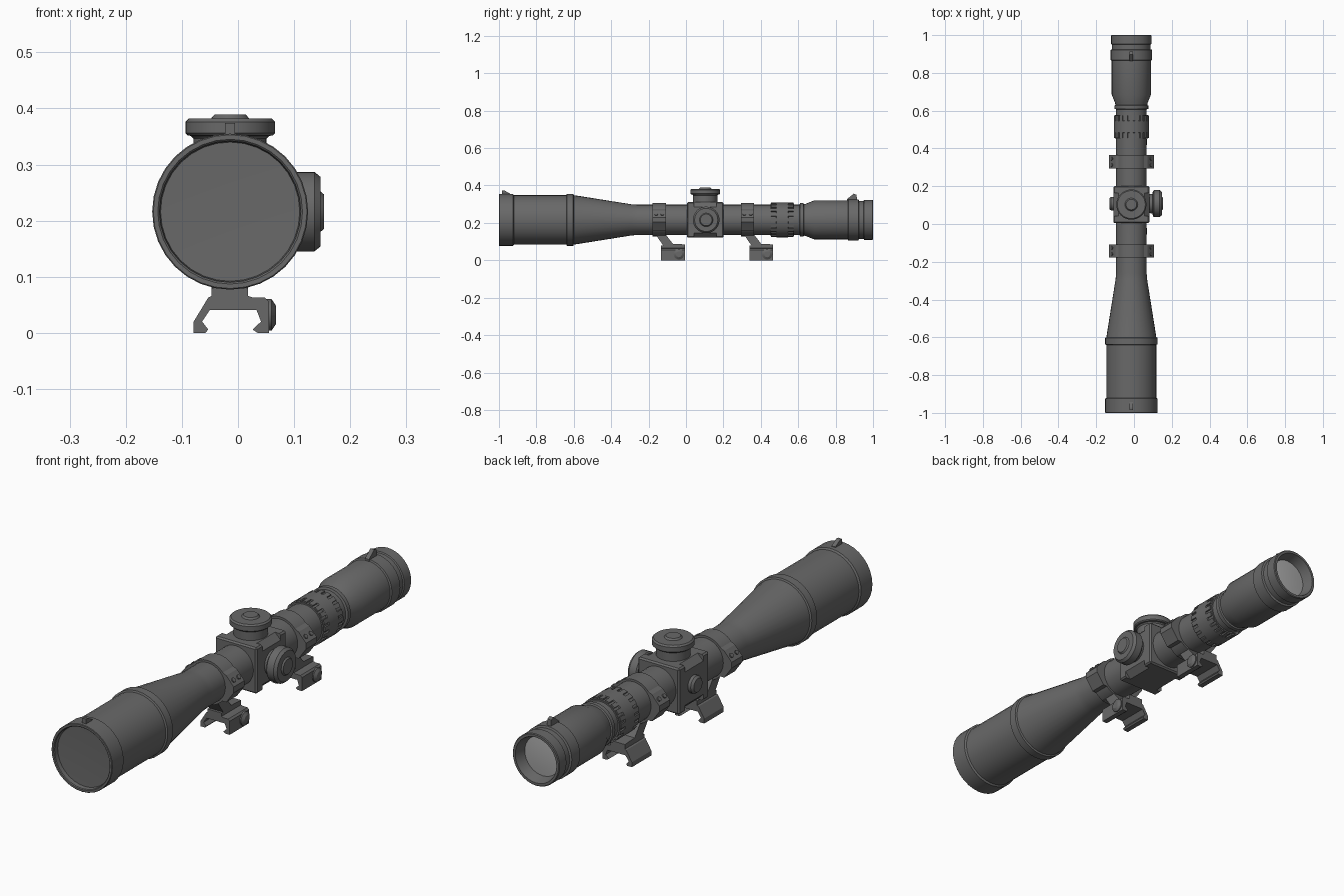
import bpy, bmesh, math
from mathutils import Vector, Matrix

if "Cube" in bpy.data.objects:
    bpy.data.objects.remove(bpy.data.objects["Cube"])

CX, CZ = -0.014, 0.216          # optical axis
TY = 0.103                      # turret position along the axis
ROT = {'X': Matrix.Rotation(math.pi / 2, 4, 'Y'), '-X': Matrix.Rotation(-math.pi / 2, 4, 'Y'),
       'Y': Matrix.Rotation(-math.pi / 2, 4, 'X'), 'Z': Matrix.Identity(4)}
DARK = bpy.data.materials.new("dark_metal")
DARK.diffuse_color = (0.14, 0.14, 0.14, 1)
DARK.use_nodes = True
DARK.node_tree.nodes["Principled BSDF"].inputs["Base Color"].default_value = DARK.diffuse_color
GLASS = bpy.data.materials.new("pale_glass")
GLASS.diffuse_color = (0.4, 0.4, 0.4, 1)
GLASS.use_nodes = True
GLASS.node_tree.nodes["Principled BSDF"].inputs["Base Color"].default_value = GLASS.diffuse_color


def finish(name, bm, smooth=True, mat=DARK):
    bmesh.ops.remove_doubles(bm, verts=bm.verts, dist=1e-5)
    bmesh.ops.recalc_face_normals(bm, faces=bm.faces)
    me = bpy.data.meshes.new(name)
    bm.to_mesh(me)
    bm.free()
    me.materials.append(mat)
    ob = bpy.data.objects.new(name, me)
    bpy.context.collection.objects.link(ob)
    if smooth:
        bpy.ops.object.select_all(action='DESELECT')
        bpy.context.view_layer.objects.active = ob
        ob.select_set(True)
        bpy.ops.object.shade_smooth_by_angle(angle=math.radians(30))
    return ob


def lathe(name, profile, origin, axis='Y', sides=32, mat=DARK):
    """Revolve (distance along axis, radius) pairs."""
    bm = bmesh.new()
    vs = [bm.verts.new((r, 0, t)) for t, r in profile]
    es = [bm.edges.new(p) for p in zip(vs, vs[1:])]
    bmesh.ops.spin(bm, geom=vs + es, cent=(0, 0, 0), axis=(0, 0, 1), angle=2 * math.pi,
                   steps=sides, use_merge=True)
    bm.transform(Matrix.Translation(origin) @ ROT[axis])
    return finish(name, bm, mat=mat)


def prism(name, pts, lo, hi, plane='XZ'):
    """Extrude an outline in XZ (along y) or in YZ (along x)."""
    bm = bmesh.new()
    co = (lambda a, b, d: (a, d, b)) if plane == 'XZ' else (lambda a, b, d: (d, a, b))
    f = bm.faces.new([bm.verts.new(co(a, b, lo)) for a, b in pts])
    ext = bmesh.ops.extrude_face_region(bm, geom=[f])['geom']
    step = Vector(co(0, 0, hi - lo))
    bmesh.ops.translate(bm, verts=[v for v in ext if isinstance(v, bmesh.types.BMVert)], vec=step)
    return finish(name, bm, False)


def add_box(bm, size, mat):
    bmesh.ops.create_cube(bm, size=1, matrix=mat @ Matrix.Diagonal((*size, 1)))


AX = (CX, 0, CZ)

# objective bell with recessed front lens
lathe("objective_bell", [(-0.975, 0), (-0.98, 0.124), (-0.997, 0.126), (-1, 0.129), (-1, 0.137),
      (-0.998, 0.139), (-0.925, 0.139), (-0.92, 0.132), (-0.64, 0.132), (-0.637, 0.139),
      (-0.603, 0.139), (-0.6, 0.132), (-0.585, 0.13), (-0.29, 0.083), (-0.26, 0.081), (0.03, 0.081)], AX)
# main tube and eyepiece with a recessed, pale rear lens
lathe("eyepiece_tube", [(0.15, 0.081), (0.607, 0.081), (0.61, 0.09), (0.627, 0.09), (0.63, 0.084),
      (0.64, 0.086), (0.685, 0.104), (0.865, 0.104), (0.868, 0.11), (0.922, 0.11), (0.925, 0.102),
      (0.95, 0.102), (0.953, 0.107), (0.997, 0.107), (1, 0.104), (1, 0.094), (0.955, 0.082)], AX)
lathe("rear_lens", [(0.955, 0.082), (0.958, 0.05), (0.96, 0)], AX, mat=GLASS)

# magnification ring: raised middle band flanked by grip ridges
lathe("power_ring", [(0.452, 0.08), (0.452, 0.087), (0.482, 0.087), (0.484, 0.093), (0.546, 0.093),
      (0.548, 0.087), (0.578, 0.087), (0.578, 0.08)], AX)
bm = bmesh.new()
for y in (0.47, 0.56):
    for i in range(20):
        turn = Matrix.Rotation(i * math.tau / 20, 4, 'Y')
        add_box(bm, (0.018, 0.03, 0.012),
                Matrix.Translation((CX, y, CZ)) @ turn @ Matrix.Translation((0, 0, 0.0865)))
finish("power_ring_ridges", bm, False)

# turret housing: chamfered block with a pocket milled in each long edge
bm = bmesh.new()
add_box(bm, (0.19, 0.196, 0.19), Matrix.Translation((CX, TY, CZ)))
bmesh.ops.bevel(bm, geom=bm.edges[:], offset=0.006, segments=1, affect='EDGES')
housing = finish("turret_housing", bm, False)
bm = bmesh.new()
for i in range(4):
    turn = Matrix.Rotation(math.pi / 4 + i * math.pi / 2, 4, 'Y')
    add_box(bm, (0.1, 0.12, 0.04),
            Matrix.Translation((CX, TY, CZ)) @ turn @ Matrix.Translation((0, 0, 0.136)))
cutter = finish("housing_pocket_cutter", bm, False)
cutter.hide_render = True
cutter.hide_set(True)
mod = housing.modifiers.new("pockets", 'BOOLEAN')
mod.object, mod.operation, mod.solver = cutter, 'DIFFERENCE', 'EXACT'

# adjustment knobs and side cap
lathe("elevation_knob", [(0.09, 0.065), (0.13, 0.065), (0.135, 0.07), (0.136, 0.076), (0.14, 0.08),
      (0.16, 0.08), (0.166, 0.074), (0.166, 0.034), (0.173, 0.028), (0.173, 0)], (CX, TY, CZ), 'Z')
lathe("focus_knob", [(0.09, 0.05), (0.112, 0.052), (0.114, 0.066), (0.119, 0.071), (0.15, 0.071),
      (0.161, 0.062), (0.161, 0.036), (0.167, 0.031), (0.167, 0)], (CX, TY + 0.005, CZ), 'X')
lathe("windage_cap", [(0.09, 0.036), (0.108, 0.036), (0.117, 0.028), (0.117, 0)],
      (CX, TY + 0.005, CZ), '-X', 24)

# lens cover latches
for name, pts in (("front_latch", [(-0.985, 0.345), (-0.985, 0.374), (-0.972, 0.374), (-0.942, 0.357), (-0.942, 0.345)]),
                  ("rear_latch", [(0.862, 0.315), (0.862, 0.328), (0.897, 0.356), (0.912, 0.35), (0.915, 0.315)])):
    prism(name, pts, CX - 0.009, CX + 0.009, 'YZ')

# clamp outline seen from the front: body reaching over the rail, and its jaw
CLAMP = [(-0.079, 0), (-0.079, 0.02), (-0.053, 0.063), (-0.047, 0.066), (-0.047, 0.08), (0.018, 0.08),
         (0.018, 0.066), (0.026, 0.063), (0.048, 0.063), (0.055, 0.056), (0.055, 0), (0.035, 0),
         (0.026, 0.006), (0.041, 0.02), (0.033, 0.041), (-0.05, 0.041), (-0.064, 0.02),
         (-0.053, 0.006), (-0.058, 0)]

for label, y in (("front", -0.143), ("rear", 0.329)):
    # ring band around the tube with bolted side flanges
    lathe(label + "_ring", [(-0.035, 0.079), (-0.035, 0.09), (0.035, 0.09), (0.035, 0.079)], (CX, y, CZ))
    for side, s in (("left", -1), ("right", 1)):
        prism(f"{label}_ring_{side}_flange",
              [(CX + s * a, CZ + b) for a, b in ((0.06, -0.06), (0.06, 0.062), (0.085, 0.05),
               (0.119, 0.012), (0.119, -0.012), (0.085, -0.06))], y - 0.035, y + 0.035)
        for dy in (-0.017, 0.017):
            tilt = Matrix.Rotation(s * math.radians(48), 4, 'Y')
            bm = bmesh.new()
            bmesh.ops.create_cone(bm, cap_ends=True, segments=12, radius1=0.009, radius2=0.009, depth=0.01,
                                  matrix=Matrix.Translation((CX + s * 0.104, y + dy, CZ + 0.029)) @ tilt)
            finish(f"{label}_ring_{side}_screw", bm)
    # slanted arm down to the rail clamp
    prism(label + "_arm", [(y - 0.035, 0.15), (y - 0.035, 0.13), (y - 0.014, 0.13), (y + 0.03, 0.066),
          (y + 0.137, 0.066), (y + 0.137, 0.085), (y + 0.073, 0.088), (y + 0.035, 0.137),
          (y + 0.035, 0.15)], -0.047, 0.018, 'YZ')
    prism(label + "_clamp", CLAMP, y + 0.01, y + 0.137)
    lathe(label + "_clamp_bolt", [(0.05, 0.028), (0.06, 0.028), (0.068, 0.016), (0.068, 0)],
          (0, y + 0.105, 0.032), 'X', 16)
